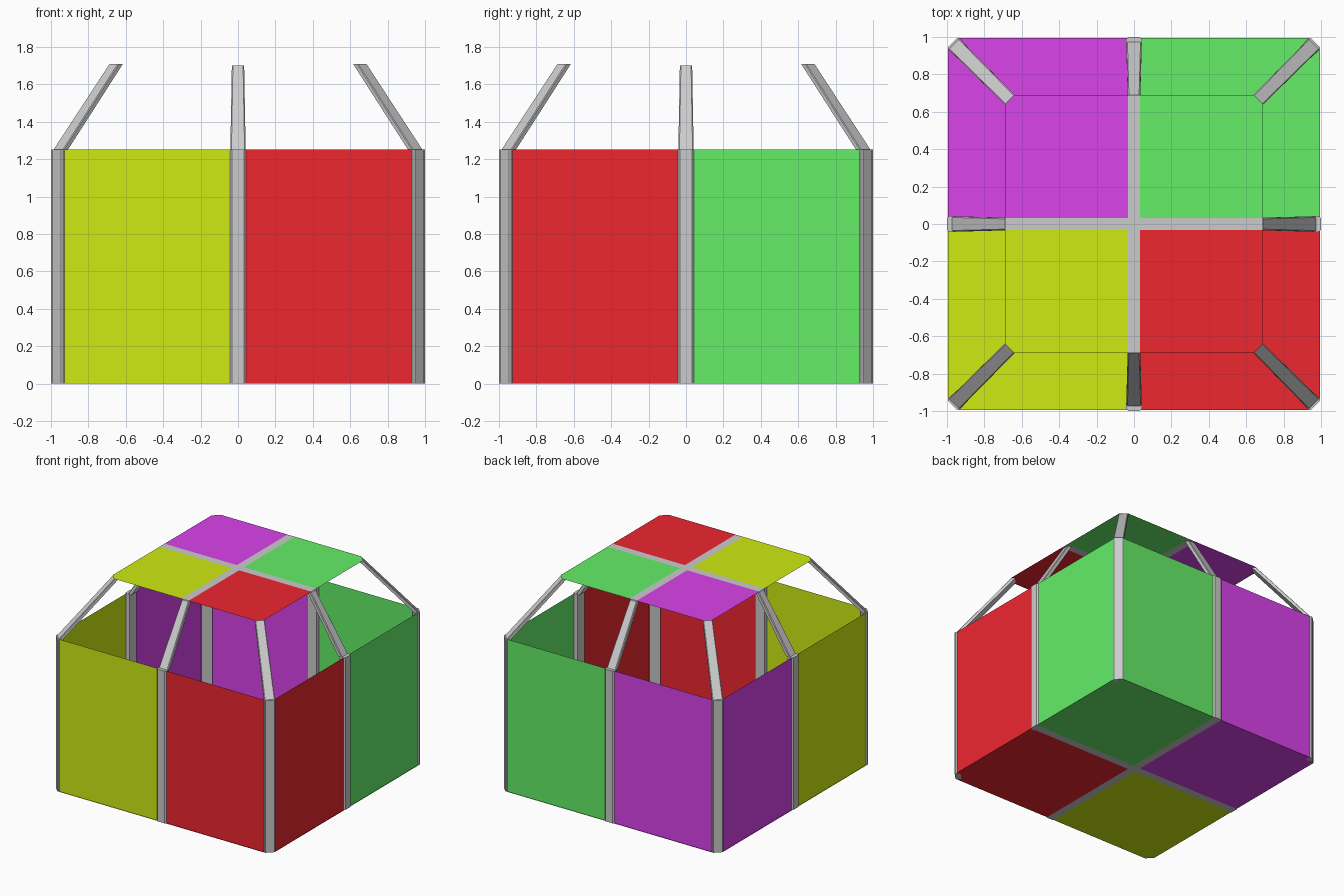
import bpy, math
from mathutils import Matrix, Vector

if "Cube" in bpy.data.objects:
    bpy.data.objects.remove(bpy.data.objects["Cube"])

WALL_H, ROOF_Z = 1.25, 1.71
GAP = 0.033

COLORS = {
    "red": (0.86, 0.02, 0.03, 1),
    "green": (0.13, 0.86, 0.14, 1),
    "purple": (0.70, 0.056, 0.83, 1),
    "lime": (0.62, 0.83, 0.006, 1),
}
MATS = {}
for key, rgba in COLORS.items():
    MATS[key] = bpy.data.materials.new(key)
    MATS[key].diffuse_color = rgba


def make(name, verts, faces, mat=None):
    me = bpy.data.meshes.new(name)
    me.from_pydata([tuple(v) for v in verts], [], faces)
    me.update()
    ob = bpy.data.objects.new(name, me)
    bpy.context.collection.objects.link(ob)
    if mat:
        me.materials.append(MATS[mat])
    return ob


def loft(name, a, b, angle):
    """Solid between two matching rings, turned about z."""
    n = len(a)
    rot = Matrix.Rotation(angle, 3, 'Z')
    faces = [(i, (i + 1) % n, n + (i + 1) % n, n + i) for i in range(n)]
    faces += [tuple(reversed(range(n))), tuple(range(n, 2 * n))]
    return make(name, [rot @ Vector(v) for v in a + b], faces)


def section(half, dist, depth, chamfer, z):
    """Bar section facing +x, outer edges chamfered."""
    return [(dist - depth, -half, z), (dist - chamfer, -half, z),
            (dist, -half + chamfer, z), (dist, half - chamfer, z),
            (dist - chamfer, half, z), (dist - depth, half, z)]


def cross(name, r, z):
    """Flat grey plus shape."""
    g = GAP
    pts = [(g, g), (g, r), (-g, r), (-g, g), (-r, g), (-r, -g),
           (-g, -g), (-g, -r), (g, -r), (g, -g), (r, -g), (r, g)]
    make(name, [(x, y, z) for x, y in pts],
         [(0, 1, 2, 3), (3, 4, 5, 6), (6, 7, 8, 9), (9, 10, 11, 0), (0, 3, 6, 9)])


def panel(name, r, cut, z, sx, sy, mat):
    """Quarter of a square sheet with its outer corner cut off."""
    g = GAP
    pts = [(g, g), (r, g), (r, r - cut), (r - cut, r), (g, r)]
    face = tuple(range(5)) if sx * sy > 0 else tuple(reversed(range(5)))
    make(name, [(x * sx, y * sy, z) for x, y in pts], [face], mat)


# Coloured quarters: floor, roof and the two walls of each corner
for sx, sy, col in ((1, -1, "red"), (1, 1, "green"), (-1, 1, "purple"), (-1, -1, "lime")):
    panel(f"floor_{col}", 0.995, 0.055, 0, sx, sy, col)
    panel(f"roof_{col}", 0.69, 0.05, ROOF_Z, sx, sy, col)
    w, a, b = 0.988, 0.03, 0.948
    for side, p, q in (("front_back", (a, w), (b, w)), ("side", (w, a), (w, b))):
        line = [(p[0] * sx, p[1] * sy), (q[0] * sx, q[1] * sy)]
        vs = [(*line[0], 0), (*line[1], 0), (*line[1], WALL_H), (*line[0], WALL_H)]
        flip = (sx * sy > 0) == (side == "front_back")
        make(f"wall_{side}_{col}", vs, [(3, 2, 1, 0) if flip else (0, 1, 2, 3)], col)

# Grey seams
cross("floor_seam", 0.995, 0)
cross("roof_seam", 0.69, ROOF_Z)

# Posts and the leaning struts that carry the roof
for i in range(4):
    ang = i * math.pi / 2
    loft(f"middle_post_{i}", section(0.043, 1.0, 0.045, 0.012, 0),
         section(0.043, 1.0, 0.045, 0.012, WALL_H), ang)
    loft(f"middle_strut_{i}", section(0.041, 0.972, 0.034, 0.006, WALL_H),
         section(0.033, 0.685, 0.034, 0.006, 1.70), ang)
    ang += math.pi / 4
    loft(f"corner_post_{i}", section(0.042, 1.372, 0.045, 0.008, 0),
         section(0.042, 1.372, 0.045, 0.008, WALL_H), ang)
    loft(f"corner_strut_{i}", section(0.040, 1.360, 0.034, 0.005, WALL_H),
         section(0.036, 0.941, 0.034, 0.005, ROOF_Z - 0.002), ang)

for m in bpy.data.materials:
    if m.users and not m.is_grease_pencil:
        m.use_nodes = True
        m.node_tree.nodes["Principled BSDF"].inputs["Base Color"].default_value = m.diffuse_color
